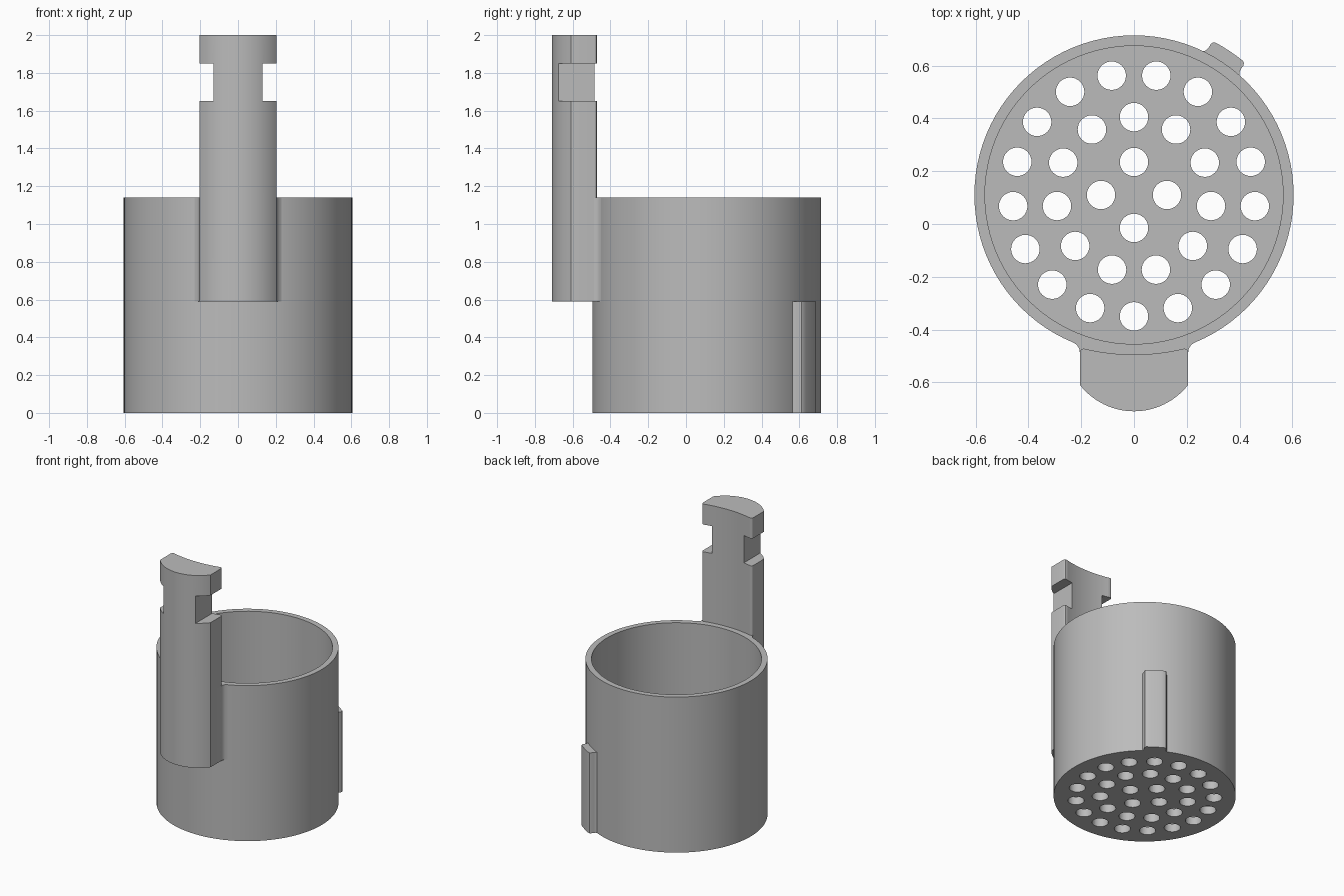
import bpy
import bmesh
from math import sin, cos, pi, radians, sqrt
from mathutils import Matrix

cube = bpy.data.objects.get("Cube")
if cube:
    bpy.data.objects.remove(cube, do_unlink=True)

CY = 0.11            # cup axis
R_OUT, R_IN = 0.605, 0.565
CUP_H, FLOOR = 1.14, 0.06
HALF = 0.205         # half width of the handle

grey = bpy.data.materials.new("light grey plastic")
grey.use_nodes = True
colour = (0.5, 0.5, 0.5, 1)
grey.diffuse_color = colour
grey.node_tree.nodes["Principled BSDF"].inputs["Base Color"].default_value = colour


def make_object(name, bm):
    bmesh.ops.recalc_face_normals(bm, faces=bm.faces)
    mesh = bpy.data.meshes.new(name)
    bm.to_mesh(mesh)
    bm.free()
    mesh.materials.append(grey)
    obj = bpy.data.objects.new(name, mesh)
    bpy.context.collection.objects.link(obj)
    return obj


def prism(name, outline, z0, z1):
    bm = bmesh.new()
    base = bm.faces.new([bm.verts.new((x, y, z0)) for x, y in outline])
    top = bmesh.ops.extrude_face_region(bm, geom=[base])["geom"]
    bmesh.ops.translate(bm, vec=(0, 0, z1 - z0),
                        verts=[v for v in top if isinstance(v, bmesh.types.BMVert)])
    return make_object(name, bm)


def arc(cx, cy, r, a0, a1, n):
    angles = [radians(a0 + (a1 - a0) * i / n) for i in range(n + 1)]
    return [(cx + r * cos(a), cy + r * sin(a)) for a in angles]


def mirrored(half):
    """Close an outline given its right half, from front centre to back centre."""
    return half + [(-x, y) for x, y in reversed(half) if abs(x) > 1e-6]


def select_only(obj):
    bpy.ops.object.select_all(action='DESELECT')
    obj.select_set(True)
    bpy.context.view_layer.objects.active = obj


def cut(obj, cutter):
    mod = obj.modifiers.new("cut", 'BOOLEAN')
    mod.operation, mod.solver, mod.object = 'DIFFERENCE', 'EXACT', cutter
    select_only(obj)
    bpy.ops.object.modifier_apply(modifier=mod.name)
    bpy.data.objects.remove(cutter, do_unlink=True)


def smooth(obj):
    select_only(obj)
    bpy.ops.object.shade_smooth_by_angle(angle=radians(30))


# Cup: revolved wall and floor section
bm = bmesh.new()
section = [(0, 0), (R_OUT, 0), (R_OUT, CUP_H), (R_IN, CUP_H), (R_IN, FLOOR), (0, FLOOR)]
verts = [bm.verts.new((r, CY, z)) for r, z in section]
edges = [bm.edges.new(pair) for pair in zip(verts, verts[1:])]
bmesh.ops.spin(bm, geom=verts + edges, cent=(0, CY, 0), axis=(0, 0, 1),
               angle=2 * pi, steps=96, use_duplicate=False)
bmesh.ops.remove_doubles(bm, verts=bm.verts, dist=1e-4)
cup = make_object("cup", bm)

# Drain holes: three rings through the floor
bm = bmesh.new()
for count, ring, start in ((4, 0.125, 90), (11, 0.295, 90), (17, 0.46, -90)):
    for i in range(count):
        a = radians(start) + 2 * pi * i / count
        spot = Matrix.Translation((ring * cos(a), CY + ring * sin(a), FLOOR / 2))
        bmesh.ops.create_cone(bm, cap_ends=True, segments=32, radius1=0.054,
                              radius2=0.054, depth=0.2, matrix=spot)
cut(cup, make_object("hole_cutter", bm))
smooth(cup)

# Handle: bowed front, flat sides, gently hollow back with rounded corners
front = arc(0, -0.45, 0.26, -90, -38, 14)
front[-1] = (HALF, -0.61)
back = [(x, 0.305 - sqrt(0.64 - x * x)) for x in [0.19 * (1 - i / 10) for i in range(11)]]
corner = [(HALF, -0.488), (0.203, -0.479), (0.198, -0.474)]
handle = prism("handle", mirrored(front + corner + back), 0.59, 2.0)

# Side notches near the top of the handle
bm = bmesh.new()
for side in (-1, 1):
    box = Matrix.Translation((side * 0.23, -0.6, 1.75)) @ Matrix.Diagonal((0.2, 0.6, 0.2, 1))
    bmesh.ops.create_cube(bm, size=1, matrix=box)
cut(handle, make_object("notch_cutter", bm))
smooth(handle)

# Handle root: filleted web joining the handle to the cup wall
fillet = [(0.0, -0.55), (HALF, -0.55), (HALF, -0.488), (0.208, -0.472),
          (0.216, -0.459), (0.232, -0.448)]
inner = [(x, CY - sqrt(0.585 ** 2 - x * x)) for x in [0.22 * (1 - i / 8) for i in range(9)]]
smooth(prism("handle_root", mirrored(fillet + inner), 0.59, CUP_H))

# Locating rib on the back left of the cup, with flared foot and rounded corners
rib_angle = 56.4
polar = [(0.59, 7.8), (0.604, 7.9), (0.611, 7.2), (0.622, 6.8), (0.643, 6.6),
         (0.651, 6.2), (0.655, 5.5), (0.655, 3), (0.655, 0)]
polar += [(r, -a) for r, a in reversed(polar[:-1])]
rib = [(r * cos(radians(rib_angle + a)), CY + r * sin(radians(rib_angle + a))) for r, a in polar]
smooth(prism("locating_rib", rib, 0.0, 0.59))
